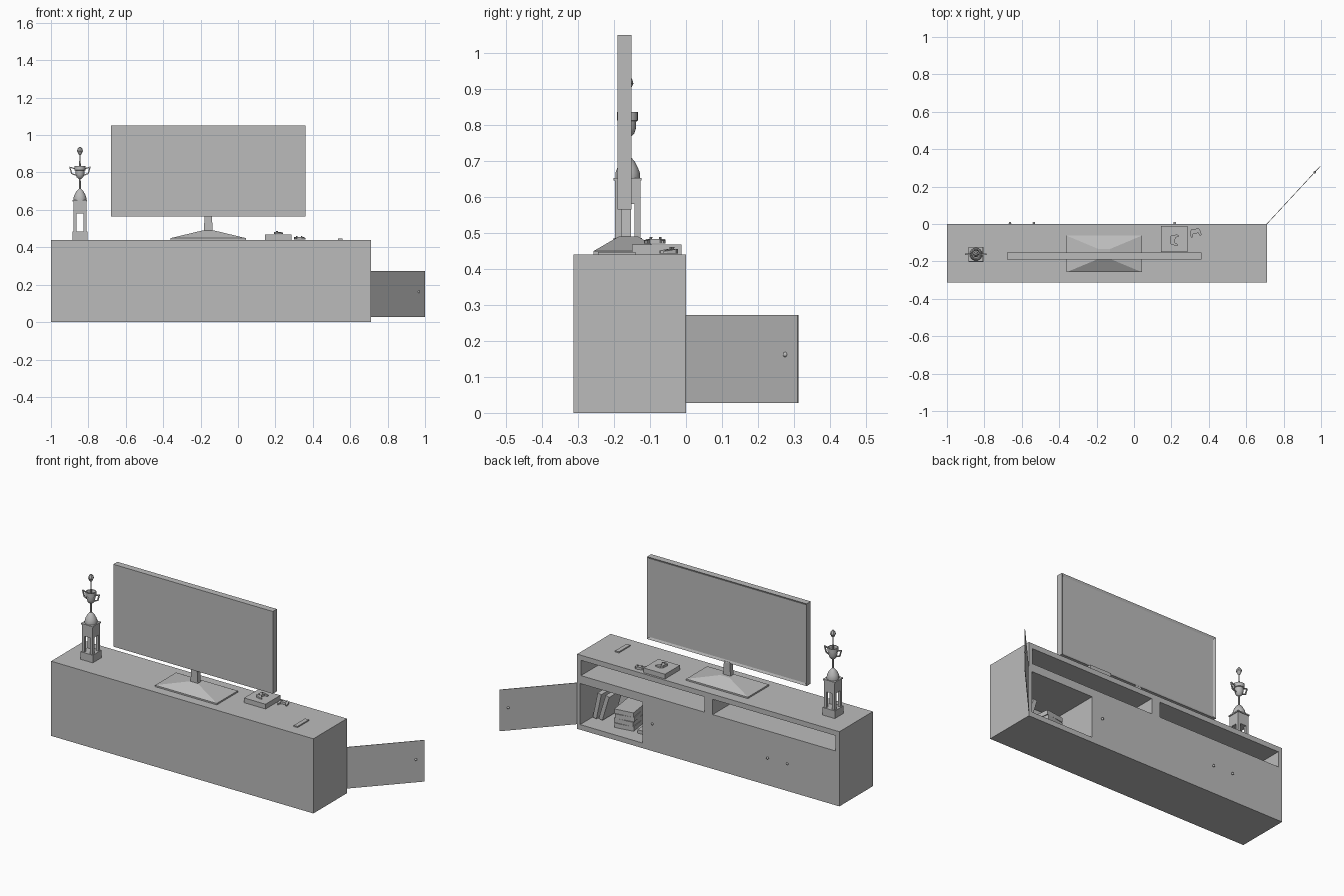
import bpy, bmesh, math
from mathutils import Vector, Matrix

if "Cube" in bpy.data.objects:
    bpy.data.objects.remove(bpy.data.objects["Cube"])

grey = bpy.data.materials.new("plain grey")
grey.diffuse_color = (0.5, 0.5, 0.5, 1)
grey.use_nodes = True
grey.node_tree.nodes["Principled BSDF"].inputs["Base Color"].default_value = grey.diffuse_color


def finish(name, bm):
    bmesh.ops.recalc_face_normals(bm, faces=bm.faces[:])
    me = bpy.data.meshes.new(name)
    bm.to_mesh(me)
    bm.free()
    me.materials.append(grey)
    ob = bpy.data.objects.new(name, me)
    bpy.context.collection.objects.link(ob)
    return ob


def box_bm(size, mat):
    bm = bmesh.new()
    bmesh.ops.create_cube(bm, size=1)
    bmesh.ops.transform(bm, matrix=mat @ Matrix.Diagonal((*size, 1)), verts=bm.verts)
    return bm


def box(name, x, y, z):
    """Box from three (min, max) ranges."""
    c = [(r[0] + r[1]) / 2 for r in (x, y, z)]
    return finish(name, box_bm([r[1] - r[0] for r in (x, y, z)], Matrix.Translation(c)))


def turned_box(name, size, centre, angle, axis='Z'):
    m = Matrix.Translation(centre) @ Matrix.Rotation(math.radians(angle), 4, axis)
    return finish(name, box_bm(size, m))


def frustum(name, cx, cy, lo, hi, z0, z1):
    """Box whose top half-size differs from its bottom half-size."""
    bm = box_bm((1, 1, 1), Matrix())
    for v in bm.verts:
        h = hi if v.co.z > 0 else lo
        v.co = (cx + math.copysign(h[0], v.co.x), cy + math.copysign(h[1], v.co.y),
                z1 if v.co.z > 0 else z0)
    return finish(name, bm)


def lathe(name, cx, cy, profile, n=16):
    bm = bmesh.new()
    rings = [[bm.verts.new((cx + r * math.cos(2 * math.pi * i / n),
                            cy + r * math.sin(2 * math.pi * i / n), z)) for i in range(n)]
             for r, z in profile]
    for a, b in zip(rings, rings[1:]):
        for i in range(n):
            j = (i + 1) % n
            bm.faces.new((a[i], a[j], b[j], b[i]))
    bm.faces.new(rings[0])
    bm.faces.new(rings[-1])
    ob = finish(name, bm)
    bpy.ops.object.select_all(action='DESELECT')
    ob.select_set(True)
    bpy.context.view_layer.objects.active = ob
    bpy.ops.object.shade_smooth_by_angle(angle=math.radians(35))
    return ob


def knob(name, x, y, z):
    bm = bmesh.new()
    bmesh.ops.create_uvsphere(bm, u_segments=12, v_segments=8, radius=0.007,
                              matrix=Matrix.Translation((x, y, z)))
    for f in bm.faces:
        f.smooth = True
    return finish(name, bm)


# Cabinet: one block with two shelf openings and one open cupboard, facing +y
cabinet = box("cabinet", (-1, 0.71), (-0.312, 0), (0, 0.44))
openings = [((-0.12, 0.685), (0.32, 0.41)), ((-0.975, -0.174), (0.32, 0.41)),
            ((0.282, 0.69), (0.03, 0.272))]
bpy.context.view_layer.objects.active = cabinet
for xr, zr in openings:
    cut = box("opening_cutter", xr, (-0.292, 0.1), zr)
    cut.hide_render = True
    mod = cabinet.modifiers.new("opening", 'BOOLEAN')
    mod.operation, mod.object, mod.solver = 'DIFFERENCE', cut, 'EXACT'
    bpy.ops.object.modifier_apply(modifier=mod.name)
    bpy.data.objects.remove(cut)

# Open door and the knobs
hinge, tip = Vector((0.71, 0, 0)), Vector((0.998, 0.311, 0))
mid = (hinge + tip) / 2
mid.z = 0.15
ang = math.degrees(math.atan2(0.311, 0.288))
turned_box("open_door", ((tip - hinge).length, 0.003, 0.244), mid, ang)
knob("open_door_knob", 0.966, 0.276, 0.162)
for x in (0.217, -0.535, -0.663):
    knob("door_knob", x, 0.005, 0.162)

# Television with a recessed screen on the +y side
tv = bmesh.new()
tv.free()
tv = box_bm((1.04, 0.038, 0.485), Matrix.Translation((-0.16, -0.171, 0.8075)))
tv.normal_update()
bmesh.ops.inset_region(tv, faces=[f for f in tv.faces if f.normal.y > 0.9],
                       thickness=0.018, depth=-0.006)
finish("television", tv)
box("stand_plate", (-0.36, 0.042), (-0.257, -0.062), (0.44, 0.449))
frustum("stand_slope", -0.159, -0.16, (0.201, 0.0975), (0.03, 0.026), 0.449, 0.49)
frustum("stand_neck", -0.159, -0.167, (0.024, 0.014), (0.019, 0.014), 0.488, 0.57)

# Game console, two controllers and a remote control
box("game_console", (0.145, 0.285), (-0.15, -0.012), (0.44, 0.468))


def controller(name, x, y, z, angle):
    half = [(0, 0.016), (0.018, 0.018), (0.026, 0.010), (0.030, -0.016), (0.026, -0.026),
            (0.020, -0.024), (0.014, -0.008), (0, -0.008)]
    pts = half + [(-a, b) for a, b in reversed(half[1:-1])]
    m = Matrix.Translation((x, y, z)) @ Matrix.Rotation(math.radians(angle), 4, 'Z')
    bm = bmesh.new()
    face = bm.faces.new([bm.verts.new((a, b, 0.003)) for a, b in pts])
    ext = bmesh.ops.extrude_face_region(bm, geom=[face])
    for v in ext["geom"]:
        if isinstance(v, bmesh.types.BMVert):
            v.co.z = 0.016 if v.co.y > -0.012 else 0.011
    bmesh.ops.transform(bm, matrix=m, verts=bm.verts)
    finish(name, bm)
    for s in (-1, 1):
        p = m @ Vector((s * 0.013, 0.004, 0))
        lathe(name + "_stick", p.x, p.y, [(0.003, z + 0.014), (0.004, z + 0.021)], 8)


controller("controller_on_console", 0.212, -0.085, 0.467, 83)
controller("controller_on_cabinet", 0.328, -0.043, 0.439, 12)
box("remote", (0.535, 0.56), (-0.245, -0.14), (0.44, 0.447))

# Trophy: square open tower
TX, TY = -0.845, -0.162


def block(name, h, z0, z1):
    box(name, (TX - h, TX + h), (TY - h, TY + h), (z0, z1))


block("trophy_base", 0.04, 0.44, 0.485)
for sx in (-1, 1):
    for sy in (-1, 1):
        px, py = TX + sx * 0.027, TY + sy * 0.027
        box("trophy_post", (px - 0.008, px + 0.008), (py - 0.008, py + 0.008), (0.485, 0.58))
block("trophy_tower_top", 0.035, 0.58, 0.645)
block("trophy_ledge", 0.039, 0.645, 0.652)

# Trophy: dome, stem, cup and finial
lathe("trophy_dome", TX, TY, [(0.034, 0.652), (0.034, 0.666), (0.029, 0.68), (0.02, 0.697),
                              (0.011, 0.708), (0.005, 0.713), (0.004, 0.77)])
lathe("trophy_cup", TX, TY, [(0.006, 0.765), (0.018, 0.775), (0.023, 0.79), (0.024, 0.81),
                             (0.029, 0.812), (0.029, 0.835), (0.024, 0.835), (0.02, 0.822)])
lathe("trophy_finial", TX, TY, [(0.007, 0.82), (0.004, 0.85), (0.003, 0.893), (0.008, 0.898),
                                (0.016, 0.914), (0.013, 0.926), (0.005, 0.936)], 8)


# Trophy handles: angular loops mirrored on both sides
def beam(name, p, q, w):
    p, q = Vector(p), Vector(q)
    d = q - p
    m = Matrix.Translation((p + q) / 2) @ d.to_track_quat('Z', 'Y').to_matrix().to_4x4()
    finish(name, box_bm((w, w, d.length + w * 0.6), m))


loop = [(0.02, 0.785), (0.044, 0.794), (0.054, 0.828), (0.026, 0.82)]
for s in (-1, 1):
    for a, b in zip(loop, loop[1:]):
        beam("trophy_handle", (TX + s * a[0], TY, a[1]), (TX + s * b[0], TY, b[1]), 0.006)

# Books in the open cupboard: a stack, two leaning and one lying flat
for i, turn in enumerate((9, 6, 11, 8)):
    turned_box("stacked_book", (0.115, 0.165, 0.026), (0.475, -0.165, 0.044 + i * 0.0275), turn)
for x, tilt in ((0.65, -12), (0.605, -17)):
    turned_box("leaning_book", (0.024, 0.13, 0.155), (x, -0.165, 0.113), tilt, 'Y')
turned_box("flat_book", (0.085, 0.12, 0.02), (0.34, -0.15, 0.04), 4)
